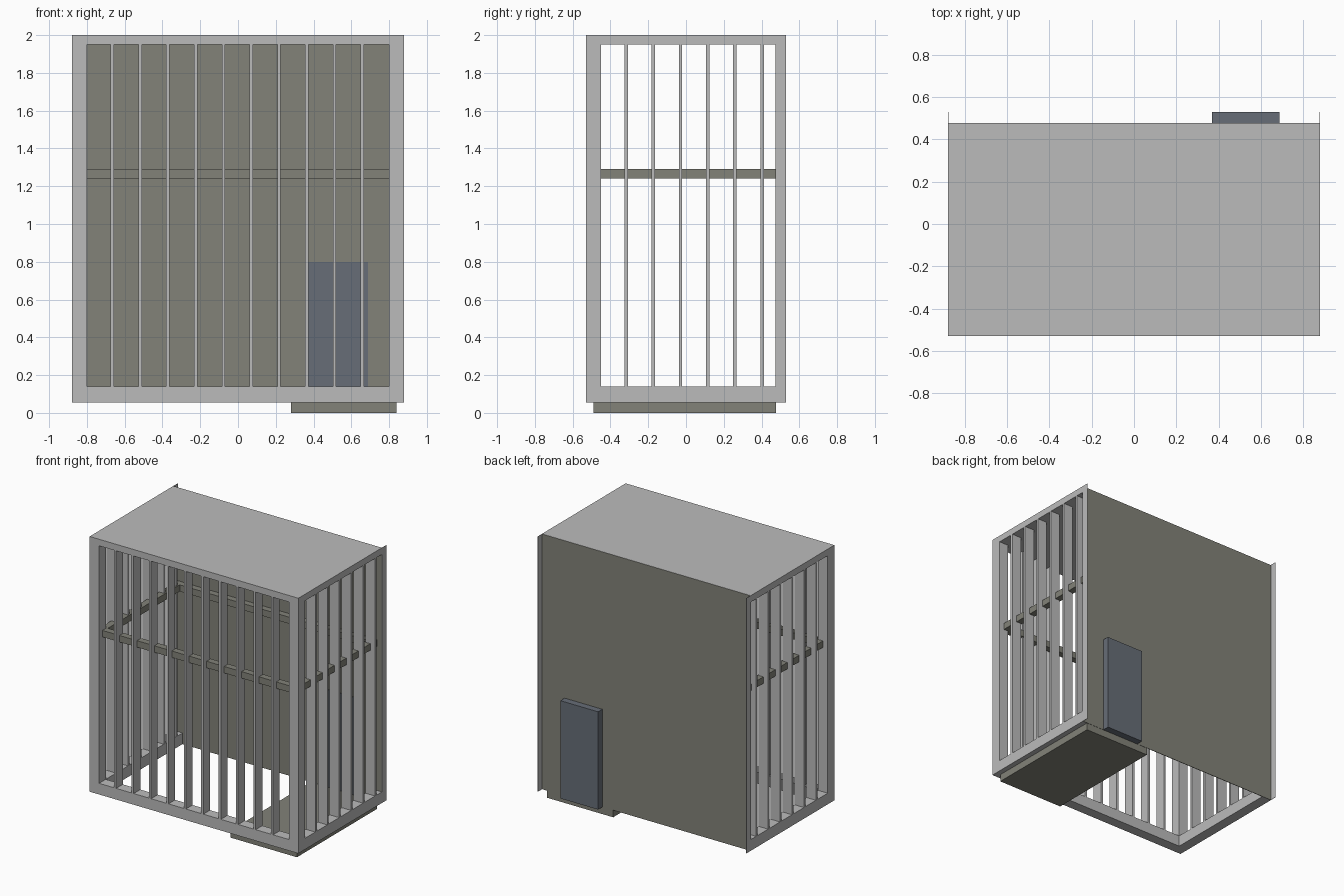
import bpy
import bmesh
from mathutils import Matrix, Vector

cube = bpy.data.objects.get("Cube")
if cube:
    bpy.data.objects.remove(cube, do_unlink=True)


def make_material(name, rgb):
    mat = bpy.data.materials.new(name)
    mat.use_nodes = True
    color = (*rgb, 1)
    mat.diffuse_color = color
    mat.node_tree.nodes["Principled BSDF"].inputs["Base Color"].default_value = color
    return mat


GRAY = make_material("light gray", (0.5, 0.5, 0.5))
OLIVE = make_material("olive gray", (0.225, 0.225, 0.19))
SLATE = make_material("slate blue", (0.135, 0.155, 0.185))


def boxes(name, mat, spans):
    """One object holding a box for each (x, y, z) triple of ranges."""
    bm = bmesh.new()
    for span in spans:
        low, high = (Vector(c) for c in zip(*span))
        place = Matrix.Translation((low + high) / 2) @ Matrix.Diagonal((*(high - low), 1))
        bmesh.ops.create_cube(bm, size=1, matrix=place)
    mesh = bpy.data.meshes.new(name)
    bm.to_mesh(mesh)
    bm.free()
    mesh.materials.append(mat)
    obj = bpy.data.objects.new(name, mesh)
    bpy.context.collection.objects.link(obj)
    return obj


# Main dimensions
W, FRONT, BACK, FIN = 0.88, -0.53, 0.477, 0.53
BASE, SILL, CEIL, TOP = 0.055, 0.14, 1.95, 2.0
T = 0.08
BAR = 0.009
IN = W - T


def sides(x0, x1, y, z):
    """A box on the left and its mirror on the right."""
    return [((x0, x1), y, z), ((-x1, -x0), y, z)]


# Frame and roof
boxes("roof", GRAY, [((-W, W), (FRONT, BACK), (CEIL, TOP))])
boxes("front_posts", GRAY, sides(IN, W, (FRONT, FRONT + T), (BASE, CEIL)))
boxes("front_sill", GRAY, [((-IN, IN), (FRONT, FRONT + T), (BASE, SILL))])
boxes("side_sills", GRAY, sides(IN, W, (FRONT + T, BACK), (BASE, SILL)))
boxes("rear_fins", GRAY, sides(W - 0.002, W, (BACK, FIN), (BASE, TOP)))

# Evenly spaced upright slats
front_x = [-0.665 + 0.147 * i for i in range(10)]
side_y = [-0.317 + 0.144 * i for i in range(6)]
boxes("front_slats", GRAY,
      [((x - BAR, x + BAR), (FRONT, FRONT + T), (SILL, CEIL)) for x in front_x])
boxes("side_slats", GRAY,
      [box for y in side_y for box in sides(IN, W, (y - BAR, y + BAR), (SILL, CEIL))])

# Horizontal rail running round the inside of the slats
rail_z = (1.24, 1.29)
boxes("front_rail", OLIVE, [((-IN, IN), (FRONT + 0.04, FRONT + 0.09), rail_z)])
boxes("side_rails", OLIVE, sides(IN - 0.01, W - 0.04, (FRONT + T, BACK), rail_z))
boxes("back_rail", OLIVE, [((-IN, IN), (BACK - 0.05, BACK), rail_z)])

# Back wall, step under the floor, and door
boxes("back_panel", OLIVE, [((-W + 0.002, W - 0.002), (BACK - 0.002, BACK + 0.002), (BASE, TOP - 0.001))])
boxes("floor_step", OLIVE, [((0.28, 0.84), (-0.49, BACK), (0, BASE))])
boxes("back_door", SLATE, [((0.37, 0.688), (BACK - 0.004, FIN), (BASE, 0.8))])
